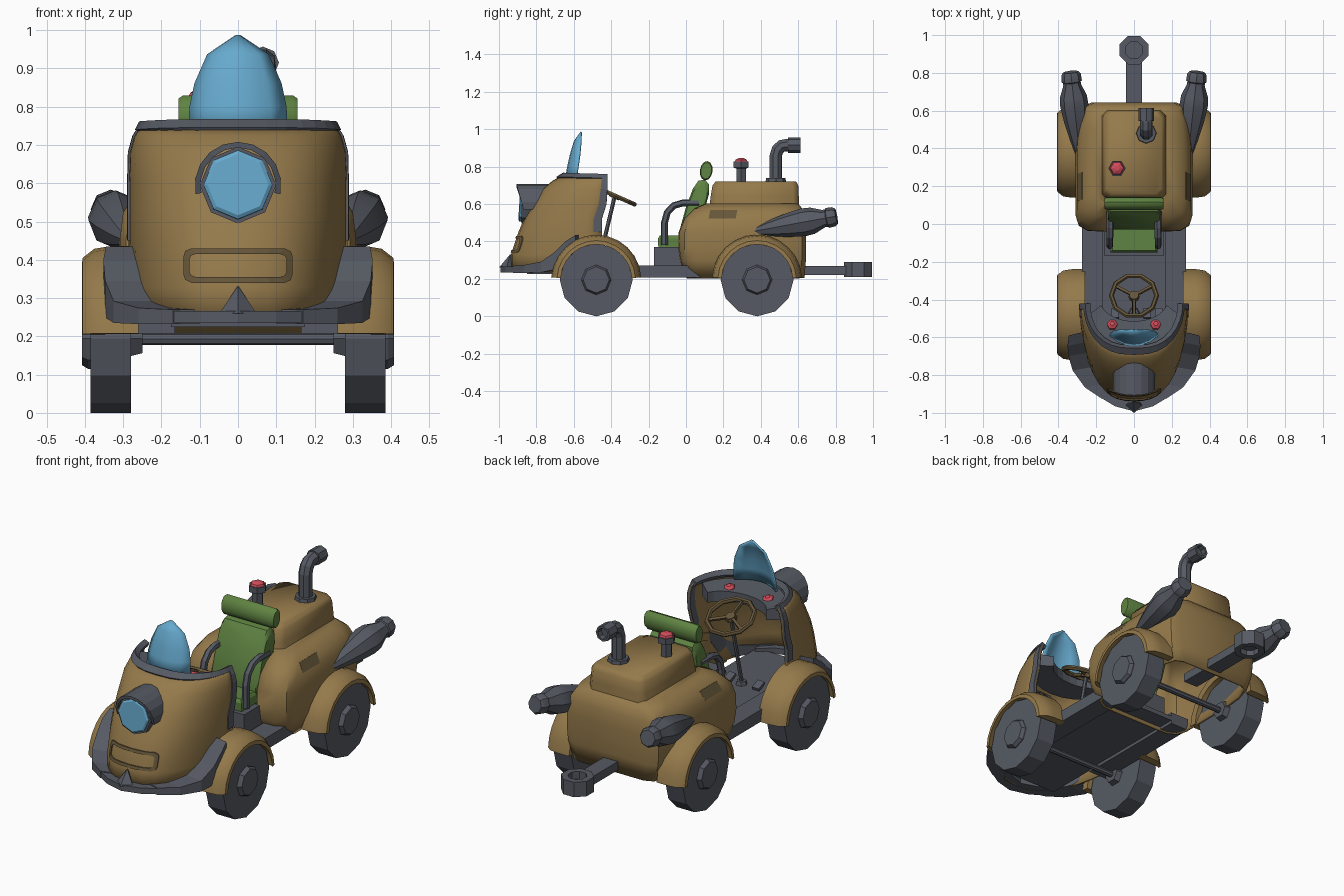
import bpy, bmesh, math
from mathutils import Vector, Matrix

if "Cube" in bpy.data.objects:
    bpy.data.objects.remove(bpy.data.objects["Cube"])

def mat(name, hexcode):
    m = bpy.data.materials.new(name)
    c = [int(hexcode[i:i + 2], 16) / 255 for i in (0, 2, 4)]
    m.diffuse_color = [((v + 0.055) / 1.055) ** 2.4 for v in c] + [1]
    m.use_nodes = True
    m.node_tree.nodes["Principled BSDF"].inputs["Base Color"].default_value = m.diffuse_color
    return m

TAN, GREY = mat("tan_paint", "957A4B"), mat("dark_metal", "565A63")
GREEN, BLUE = mat("green_fabric", "5F8342"), mat("blue_glass", "66A9CD")
RED, BROWN = mat("red_light", "D04C5A"), mat("dark_brown", "66563A")

def loft(name, rings, m, ring_closed=True, cap=True, cyclic=False, smooth=None, skip=None, thick=0):
    """Skin a list of equal-length point rings."""
    bm = bmesh.new()
    vs = [[bm.verts.new(p) for p in r] for r in rings]
    n, k = len(rings[0]), len(rings)
    for i in range(k if cyclic else k - 1):
        for j in range(n if ring_closed else n - 1):
            if skip and skip(i, j):
                continue
            a, b, j2 = vs[i], vs[(i + 1) % k], (j + 1) % n
            bm.faces.new((a[j], a[j2], b[j2], b[j]))
    if cap and not cyclic and ring_closed:
        if cap != "top":
            bm.faces.new(vs[0])
        bm.faces.new(vs[-1])
    bmesh.ops.recalc_face_normals(bm, faces=bm.faces)
    me = bpy.data.meshes.new(name)
    bm.to_mesh(me)
    bm.free()
    ob = bpy.data.objects.new(name, me)
    bpy.context.collection.objects.link(ob)
    me.materials.append(m)
    if thick:
        s = ob.modifiers.new("thickness", "SOLIDIFY")
        s.thickness, s.offset = thick, 0
    if smooth:
        bpy.ops.object.select_all(action='DESELECT')
        ob.select_set(True)
        bpy.context.view_layer.objects.active = ob
        bpy.ops.object.shade_smooth_by_angle(angle=math.radians(smooth))
    return ob

def box(name, x0, x1, y0, y1, z0, z1, m):
    return loft(name, [[(x0, y0, z), (x1, y0, z), (x1, y1, z), (x0, y1, z)] for z in (z0, z1)], m)

def lathe(name, p, axis, profile, n, m, turn=0, **kw):
    """Rings of (distance, radius) along an axis from point p."""
    q = Vector(axis).to_track_quat('Z', 'Y')
    rings = [[Vector(p) + q @ Vector((r * math.cos(turn + 2 * math.pi * i / n),
              r * math.sin(turn + 2 * math.pi * i / n), d)) for i in range(n)] for d, r in profile]
    return loft(name, rings, m, **kw)

def tube(name, pts, r, m, n=6, smooth=None):
    pts = [Vector(p) for p in pts]
    side, rings = Vector((0.83, 0.31, 0.47)), []
    for i, p in enumerate(pts):
        a, b = pts[max(i - 1, 0)], pts[min(i + 1, len(pts) - 1)]
        t = (b - a).normalized()
        side = (side - t * side.dot(t)).normalized()
        o = t.cross(side)
        rings.append([p + r * (side * math.cos(w) + o * math.sin(w))
                      for w in (2 * math.pi * j / n for j in range(n))])
    return loft(name, rings, m, smooth=smooth)

def oval_prism(name, cy, cz, ry, rz, tilt, hw, m, power=1.0, n=12):
    """Oval in the side plane, extruded across x with softened ends."""
    rings = []
    for x, s in ((-hw, .85), (-hw + .012, 1), (hw - .012, 1), (hw, .85)):
        ring = []
        for i in range(n):
            c, d = math.cos(2 * math.pi * i / n), math.sin(2 * math.pi * i / n)
            y = ry * s * math.copysign(abs(c) ** power, c)
            z = rz * s * math.copysign(abs(d) ** power, d)
            ring.append((x, cy + y * math.cos(tilt) + z * math.sin(tilt),
                         cz - y * math.sin(tilt) + z * math.cos(tilt)))
        rings.append(ring)
    return loft(name, rings, m, smooth=35)

# Front body: U-shaped layers (z, half width, front y, back y), open at back and top
HOOD = [(.235, .265, -.93, -.45), (.33, .275, -.93, -.45), (.45, .28, -.89, -.45), (.52, .28, -.86, -.45),
        (.6, .28, -.815, -.425), (.68, .278, -.76, -.42), (.72, .267, -.71, -.42), (.75, .248, -.655, -.42)]

def hood_point(layer, t):
    z, w, f, b = layer
    s = math.sin(t)
    return (w * math.copysign(abs(s) ** .75, s), b + (f - b) * math.cos(t), z)

def hood_y(x, z):
    for a, c in zip(HOOD, HOOD[1:]):
        if a[0] <= z <= c[0]:
            k = (z - a[0]) / (c[0] - a[0])
            w, f, b = (a[i] + (c[i] - a[i]) * k for i in (1, 2, 3))
            return b + (f - b) * math.sqrt(1 - (abs(x) / w) ** (2 / .75))

arc = [math.radians(-90 + 11.25 * i) for i in range(17)]
loft("front_body", [[hood_point(l, t) for t in arc] for l in HOOD], TAN, ring_closed=False,
     smooth=40, thick=.012)
# Dark rim around the cockpit opening: top band and two back edges
loft("cockpit_rim", [[hood_point(l, t) for t in arc] for l in ((.733, .256, -.685, -.42), (.755, .245, -.65, -.42))],
     GREY, ring_closed=False, thick=.03)
for s in (-1, 1):
    loft("cockpit_side_rim", [[hood_point(l, s * math.radians(a)) for a in (84, 90)] for l in HOOD[2:]],
         GREY, ring_closed=False, thick=.02)

# Dashboard and warning lights
loft("dashboard", [[(.25 * s, -.42 - .24 * c, .655), (.18 * s, -.40 - .115 * c, .655),
                    (.18 * s, -.40 - .115 * c, .71), (.25 * s, -.42 - .24 * c, .725)]
     for s, c in ((math.sin(math.radians(a)), math.cos(math.radians(a))) for a in range(-75, 76, 15))], GREY)
for s in (-1, 1):
    lathe("dash_light", (s * .115, -.535, .705), (0, .35, 1), [(0, .03), (.014, .028), (.024, .012)], 6, RED)

# Windshield: curved pointed sheet
loft("windshield", [[(w * u, y + k * u * u, z) for u in (-1, -.67, -.33, 0, .33, .67, 1)]
     for z, w, y, k in ((.735, .127, -.642, .055), (.8, .124, -.63, .052), (.86, .111, -.617, .048),
                        (.935, .078, -.595, .033), (.984, .004, -.56, 0))],
     BLUE, ring_closed=False, smooth=40, thick=.01)

# Headlight with visor
lathe("headlight_housing", (0, -.74, .595), (0, -1, 0), [(0, .1), (.13, .1), (.14, .1)], 8, GREY)
lathe("headlight_lens", (0, -.87, .595), (0, -1, .06), [(0, .09), (.016, .09), (.022, .08)], 8, BLUE)
loft("headlight_visor", [[(r * math.cos(a), y, .595 + r * math.sin(a)) for r, y in
     ((.113, -.875 - .032 * math.sin(a)), (.113, -.73), (.098, -.73), (.098, -.875 - .032 * math.sin(a)))]
     for a in (math.radians(-12 + 20.4 * i) for i in range(11))], GREY)

# Grille outline lying on the nose
half = [(0, .43), (.045, .43), (.085, .43), (.122, .43), (.138, .422), (.142, .41), (.142, .385), (.142, .36),
        (.138, .347), (.122, .34), (.085, .34), (.045, .34)]
path = half + [(-x, .77 - z) for x, z in half]
loft("grille_outline", [[(x * k, hood_y(x * k, .385 + (z - .385) * j) + d, .385 + (z - .385) * j)
     for k, j, d in ((1, 1, -.012), (.89, .68, -.012), (.89, .68, -.004), (1, 1, -.004))]
     for x, z in path], BROWN, cyclic=True)

# Front bumper, nose spike and rising side guards
loft("front_bumper", [[(x, y, .235), (x, y, .266), (x * .8, y + .09, .266), (x * .8, y + .09, .235)]
     for x, y in ((-.2, -.905), (-.1, -.965), (0, -.992), (.1, -.965), (.2, -.905))], GREY)
loft("nose_spike", [[(-.048, -.96, .26), (0, -1, .26), (.048, -.96, .26), (0, -.91, .26)],
     [(-.002, -.94, .33), (0, -.942, .33), (.002, -.94, .33), (0, -.93, .33)]], GREY)
for s in (-1, 1):
    loft("side_guard", [[(s * xo, y, z0), (s * xo, y, z1), (s * xi, y + .02, z1), (s * xi, y + .02, z0)]
         for xo, xi, y, z0, z1 in ((.17, .1, -.925, .232, .27), (.26, .16, -.865, .232, .274),
         (.325, .21, -.775, .235, .292), (.347, .24, -.7, .25, .345), (.352, .25, -.645, .3, .4),
         (.345, .26, -.59, .38, .435))], GREY)

# Rear body: layers (z, half width, front y, back y) with a gap for the backrest
REAR = [(.205, .27, .01, .628), (.3, .298, -.025, .635), (.37, .303, -.035, .637), (.45, .303, -.033, .637),
        (.52, .295, -.005, .633), (.57, .265, .045, .62), (.598, .21, .11, .595)]
rings = []
for z, w, f, b in REAR:
    h = [(.14, f), (w - .06, f + .004), (w - .015, f + .03), (w, f + .08), (w, .4),
         (w - .012, b - .1), (w - .035, b - .02), (w - .08, b)]
    rings.append([(x, y, z) for x, y in h] + [(-x, y, z) for x, y in reversed(h)])
loft("rear_body", rings, TAN, cap="top", smooth=40, thick=.012, skip=lambda i, j: j == 15 and 2 <= i <= 5)
loft("rear_deck", [[(-w + .03, f, z), (w - .03, f, z), (w, f + .03, z), (w, b - .03, z),
     (w - .03, b, z), (-w + .03, b, z), (-w, b - .03, z), (-w, f + .03, z)]
     for z, w, f, b in ((.585, .17, .125, .605), (.64, .165, .132, .603), (.7, .16, .142, .6),
                        (.722, .145, .16, .588))], TAN, smooth=60)
for s in (-1, 1):
    loft("side_vent", [[(s * x, .12 + d, z), (s * (x + .012), .12 + d, z), (s * (x + .012), .265 + d, z),
         (s * x, .265 + d, z)] for x, z, d in ((.289, .522, 0), (.262, .568, .01))], BROWN)

# Wheels, hubs, axles and fenders
for y in (-.48, .38):
    lathe("axle", (-.28, y, .193), (1, 0, 0), [(0, .016), (.56, .016)], 8, GREY)
    for s in (-1, 1):
        lathe("wheel", (s * .28, y, .195), (s, 0, 0), [(0, .195), (.105, .195)], 12, GREY)
        lathe("hub", (s * .38, y, .195), (s, 0, 0), [(0, .08), (.012, .08), (.028, .07)], 8, GREY)
        lathe("inner_hub", (s * .25, y, .195), (s, 0, 0), [(0, .045), (.035, .055)], 6, GREY)
        loft("fender", [[(s * x, y + r * math.cos(a), .195 + r * math.sin(a)) for r, x in
             ((.19, .408), (.21, .406), (.234, .375), (.241, .33), (.241, .26), (.203, .26), (.198, .395))]
             for a in (math.radians(3 + 14.5 * i) for i in range(13))], TAN, smooth=35)

# Chassis and tow hitch
box("floor", -.175, .175, -.85, .1, .225, .25, GREY)
for s in (-1, 1):
    box("side_rail", min(s * .165, s * .275), max(s * .165, s * .275), -.55, .1, .208, .272, GREY)
box("tow_bar", -.042, .042, .45, .86, .222, .268, GREY)
lathe("tow_ring", (0, .92, .21), (0, 0, 1), [(0, .082), (.08, .082), (.08, .048), (0, .048)], 8, GREY,
      turn=math.pi / 8, cyclic=True)
lathe("tow_ring_plate", (0, .92, .24), (0, 0, 1), [(0, .05), (.01, .05)], 8, GREY, turn=math.pi / 8)

# Seat with armrests
box("seat_base", -.155, .155, -.17, .06, .25, .37, GREY)
loft("seat_cushion", [[(-w, f, z), (w, f, z), (w, .03, z), (-w, .03, z)]
     for z, w, f in ((.37, .125, -.148), (.415, .125, -.15), (.432, .115, -.14))], GREEN)
oval_prism("seat_back", .047, .567, .05, .172, math.radians(18), .138, GREEN, power=.7)
oval_prism("headrest", .108, .778, .034, .052, math.radians(8), .155, GREEN)
for s in (-1, 1):
    tube("armrest", [(s * .128, y, z) for y, z in
         ((-.115, .38), (-.115, .5), (-.1, .555), (-.065, .592), (-.02, .605), (.07, .605))], .019, GREY)

# Steering wheel, column and pedals
hub = Vector((0, -.38, .645))
rot = Matrix.Rotation(math.radians(-24), 3, 'X')
bpy.ops.mesh.primitive_torus_add(major_segments=10, minor_segments=6, major_radius=.12, minor_radius=.013,
                                 location=hub, rotation=(math.radians(-24), 0, 0))
bpy.context.object.name = "steering_wheel"
bpy.context.object.data.materials.append(BROWN)
lathe("steering_hub", hub - rot @ Vector((0, 0, .015)), rot @ Vector((0, 0, 1)), [(0, .03), (.025, .025)], 8, BROWN)
for a in (30, 150, 270):
    d = rot @ Vector((math.cos(math.radians(a)), math.sin(math.radians(a)), 0))
    tube("steering_spoke", [hub, hub + d * .118], .01, BROWN, n=4)
tube("steering_column", [hub, (0, -.475, .25)], .011, GREY)
lathe("column_base", (0, -.47, .25), (0, 0, 1), [(0, .03), (.02, .025)], 6, GREY)
for x in (-.1, .07, .13):
    loft("pedal", [[(x - .02, y, z), (x + .02, y, z), (x + .02, y + .05, z - .02), (x - .02, y + .05, z - .02)]
         for y, z in ((-.5, .27), (-.495, .285))], GREY)

# Side exhausts
for s in (-1, 1):
    lathe("side_exhaust", (s * .283, .325, .447), (s * .052, .48, .088),
          [(0, .008), (.12, .042), (.22, .063), (.31, .075), (.36, .071), (.42, .047), (.435, .047),
           (.44, .054), (.475, .052), (.49, .042)], 8, GREY, smooth=30)

# Smokestack and beacon on the deck
lathe("stack_base", (.065, .48, .715), (0, 0, 1), [(0, .055), (.025, .052)], 8, GREY)
tube("stack_pipe", [(.065, y, z) for y, z in
     ((.48, .72), (.48, .86), (.49, .89), (.51, .91), (.54, .915), (.58, .915))], .035, GREY, n=8)
lathe("stack_collar", (.065, .545, .915), (0, 1, 0), [(0, .042), (.068, .042), (.068, .03), (.04, .028)], 8, GREY)
lathe("beacon_stem", (-.09, .295, .715), (0, 0, 1), [(0, .03), (.075, .03), (.08, .046), (.112, .046)], 6, GREY)
lathe("beacon_lamp", (-.09, .295, .825), (0, 0, 1), [(0, .04), (.012, .034), (.021, .015)], 6, RED)
